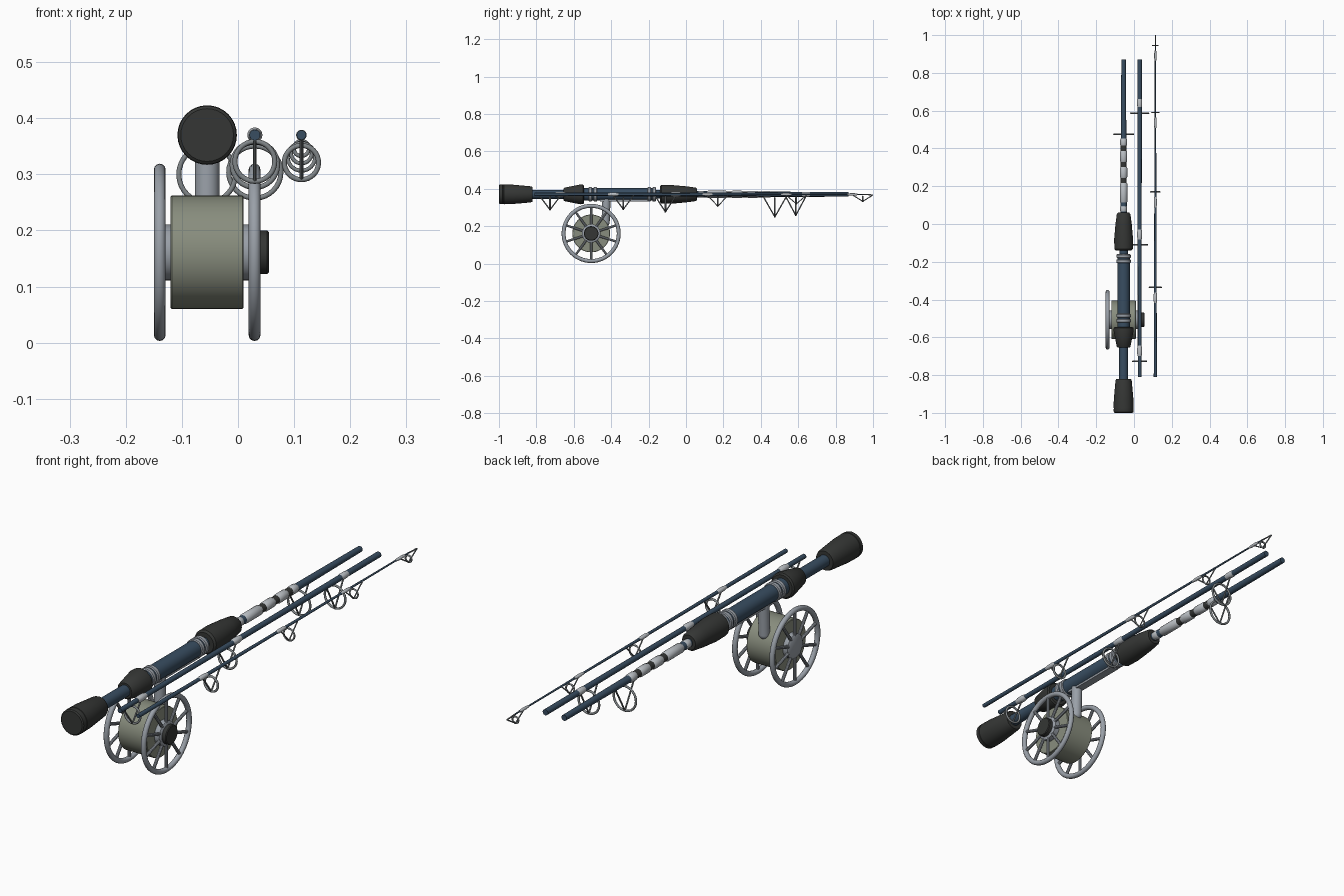
import bpy, math
from mathutils import Vector, Matrix

if "Cube" in bpy.data.objects:
    bpy.data.objects.remove(bpy.data.objects["Cube"])

def mat(name, c):
    m = bpy.data.materials.new(name)
    m.diffuse_color = (*c, 1)
    m.use_nodes = True
    m.node_tree.nodes["Principled BSDF"].inputs["Base Color"].default_value = m.diffuse_color
    return m

DARK = mat("dark_foam", (0.035, 0.037, 0.035))
BLUE = mat("blue_blank", (0.04, 0.075, 0.12))
OLIVE = mat("olive_drum", (0.25, 0.27, 0.21))
METAL = mat("metal", (0.32, 0.35, 0.39))
WRAP = mat("pale_wrap", (0.5, 0.53, 0.56))
WIRE = mat("guide_wire", (0.22, 0.24, 0.25))

ROD_Z = 0.37
REEL = Vector((-0.055, -0.507, 0.161))

def finish(name, verts, faces, m):
    me = bpy.data.meshes.new(name)
    me.from_pydata(verts, [], faces)
    ob = bpy.data.objects.new(name, me)
    bpy.context.collection.objects.link(ob)
    me.materials.append(m)
    bpy.context.view_layer.objects.active = ob
    bpy.ops.object.select_all(action='DESELECT')
    ob.select_set(True)
    bpy.ops.object.mode_set(mode='EDIT')
    bpy.ops.mesh.select_all(action='SELECT')
    bpy.ops.mesh.normals_make_consistent(inside=False)
    bpy.ops.object.mode_set(mode='OBJECT')
    bpy.ops.object.shade_smooth_by_angle(angle=math.radians(35))
    return ob

def lathe(name, profile, m, origin=(0, 0, 0), axis='Y', n=32):
    """Turn (position, radius) pairs around the Y or X axis, with capped ends."""
    o, verts, faces = Vector(origin), [], []
    for p, r in profile:
        for i in range(n):
            a = 2 * math.pi * i / n
            c, s = r * math.cos(a), r * math.sin(a)
            verts.append(o + Vector((c, p, s) if axis == 'Y' else (p, c, s)))
    for k in range(len(profile) - 1):
        for i in range(n):
            j = (i + 1) % n
            faces.append((k*n + i, k*n + j, (k+1)*n + j, (k+1)*n + i))
    faces += [tuple(range(n)), tuple(range((len(profile)-1)*n, len(profile)*n))]
    return finish(name, verts, faces, m)

def rod(name, a, b, r, m, n=12, r2=None):
    """Straight round bar from a to b."""
    a, b = Vector(a), Vector(b)
    q = (b - a).to_track_quat('Z', 'Y')
    verts = [p + q @ Vector((rr * math.cos(2*math.pi*i/n), rr * math.sin(2*math.pi*i/n), 0))
             for p, rr in ((a, r), (b, r if r2 is None else r2)) for i in range(n)]
    faces = [(i, (i+1) % n, n + (i+1) % n, n + i) for i in range(n)]
    faces += [tuple(range(n)), tuple(range(n, 2*n))]
    return finish(name, verts, faces, m)

def ring(name, loc, major, minor, m, axis, n=40):
    rot = (math.pi/2, 0, 0) if axis == 'Y' else (0, math.pi/2, 0)
    bpy.ops.mesh.primitive_torus_add(location=loc, rotation=rot, major_radius=major,
                                     minor_radius=minor, major_segments=n, minor_segments=12)
    ob = bpy.context.object
    ob.name = name
    ob.data.materials.append(m)
    bpy.ops.object.shade_smooth_by_angle(angle=math.radians(60))

def sleeve(name, y0, y1, r, m, x, e=0.008):
    """Wrap with softened ends."""
    e = min(e, (y1 - y0) / 3)
    lathe(name, [(y0, r*0.75), (y0 + e, r), (y1 - e, r), (y1, r*0.75)], m, (x, 0, ROD_Z), n=20)

def guide(name, x, y, r, bottom, rod_r, wrap_dir, leg=0.055):
    """Line guide: ring below the rod, two wire feet and their wraps."""
    w = 0.0045 if r > 0.03 else 0.0035
    ring(name + "_ring", (x, y, bottom + r), r - w, w, WIRE, 'Y', 32)
    for s in (-1, 1):
        rod(name + "_leg", (x, y + s*leg, ROD_Z - rod_r*0.8), (x, y, bottom + w), w*0.75, WIRE, 8)
    c = y + wrap_dir * leg
    sleeve(name + "_wrap", c - 0.028, c + 0.028, rod_r + 0.002, WRAP, x, 0.015)

# Handle section
HX = -0.055
H = (HX, 0, ROD_Z)
lathe("handle_blank", [(-0.95, 0.024), (-0.14, 0.023), (0.06, 0.017), (0.87, 0.012)], BLUE, H)
lathe("butt_grip", [(-1, 0.047), (-0.996, 0.052), (-0.98, 0.053), (-0.979, 0.0515), (-0.975, 0.0515),
                    (-0.974, 0.053), (-0.93, 0.052), (-0.83, 0.043), (-0.82, 0.039)], DARK, H)
lathe("rear_grip", [(-0.655, 0.031), (-0.65, 0.036), (-0.6, 0.046), (-0.565, 0.053),
                    (-0.55, 0.052), (-0.545, 0.046)], DARK, H)
lathe("fore_grip", [(-0.14, 0.042), (-0.132, 0.049), (-0.08, 0.05), (0, 0.043),
                    (0.052, 0.036), (0.06, 0.03)], DARK, H)
lathe("reel_seat", [(-0.55, 0.033), (-0.16, 0.033)], BLUE, H)
for y in (-0.512, -0.485, -0.197, -0.17):
    lathe("seat_ring", [(y - 0.01, 0.034), (y - 0.007, 0.038), (y + 0.007, 0.038), (y + 0.01, 0.034)], METAL, H)

# Pale and dark thread wraps ahead of the fore grip
for a, b, r in ((0.06, 0.1, 0.018), (0.11, 0.22, 0.02), (0.24, 0.305, 0.0195),
                (0.325, 0.39, 0.019), (0.41, 0.455, 0.018)):
    sleeve("thread_wrap", a, b, r, WRAP, HX)
lathe("dark_thread", [(0.06, 0.0165), (0.45, 0.016)], DARK, H)
guide("handle_guide", HX, 0.475, 0.055, 0.245, 0.014, -1, 0.062)

# Middle section
MX = 0.03
lathe("middle_blank", [(-0.81, 0.0095), (0.87, 0.012)], BLUE, (MX, 0, ROD_Z), n=20)
for i, (y, r, b) in enumerate(((0.587, 0.051, 0.253), (-0.11, 0.045, 0.272), (-0.727, 0.04, 0.283))):
    guide("middle_guide_%d" % i, MX, y, r, b, 0.0115, 1)

# Tip section
TX = 0.113
lathe("tip_blank", [(-0.81, 0.0085), (0.95, 0.003)], BLUE, (TX, 0, ROD_Z), n=16)
for i, (y, r, b, rr) in enumerate(((-0.335, 0.035, 0.286, 0.0075), (0.17, 0.028, 0.303, 0.006),
                                   (0.59, 0.022, 0.316, 0.005), (0.945, 0.017, 0.329, 0.004))):
    guide("tip_guide_%d" % i, TX, y, r, b, rr, -1)

# Reel drum, hub and knob
lathe("reel_drum", [(-0.065, 0.099), (-0.063, 0.101), (0.063, 0.101), (0.065, 0.099)], OLIVE, REEL, 'X', 48)
lathe("reel_hub", [(-0.091, 0.042), (-0.086, 0.05), (0.087, 0.05), (0.092, 0.042)], METAL, REEL, 'X')
lathe("reel_knob", [(0.085, 0.039), (0.107, 0.039), (0.11, 0.036)], DARK, REEL, 'X')

# Spoked wheels on both sides
for s in (-1, 1):
    c = REEL + Vector((s * 0.0845, 0, 0))
    ring("wheel_rim", c, 0.1475, 0.0105, METAL, 'X', 56)
    for k in range(10):
        d = Matrix.Rotation(2*math.pi*k/10, 3, 'X') @ Vector((0, 0, 1))
        rod("wheel_spoke", c + d*0.035, c + d*0.147, 0.0065, METAL, 10)

# Reel stem and foot
rod("reel_stem", (HX, -0.43, 0.22), (HX, -0.425, 0.35), 0.022, METAL, 24)
bpy.ops.mesh.primitive_uv_sphere_add(radius=0.022, location=(HX, -0.43, 0.22), segments=24, ring_count=12)
ball = bpy.context.object
ball.name = "stem_end"
ball.data.materials.append(METAL)
bpy.ops.object.shade_smooth_by_angle()
bpy.ops.mesh.primitive_cube_add(size=1, location=(HX, -0.325, 0.34))
foot = bpy.context.object
foot.name = "reel_foot"
foot.scale = (0.034, 0.27, 0.014)
foot.data.materials.append(METAL)
bev = foot.modifiers.new("soft_edges", 'BEVEL')
bev.width, bev.segments = 0.004, 2

# Tip-top support wire reaching past the blank
rod("tip_blank_end", (TX, 0.94, ROD_Z), (TX, 1.0, ROD_Z - 0.003), 0.003, WIRE, 8)
